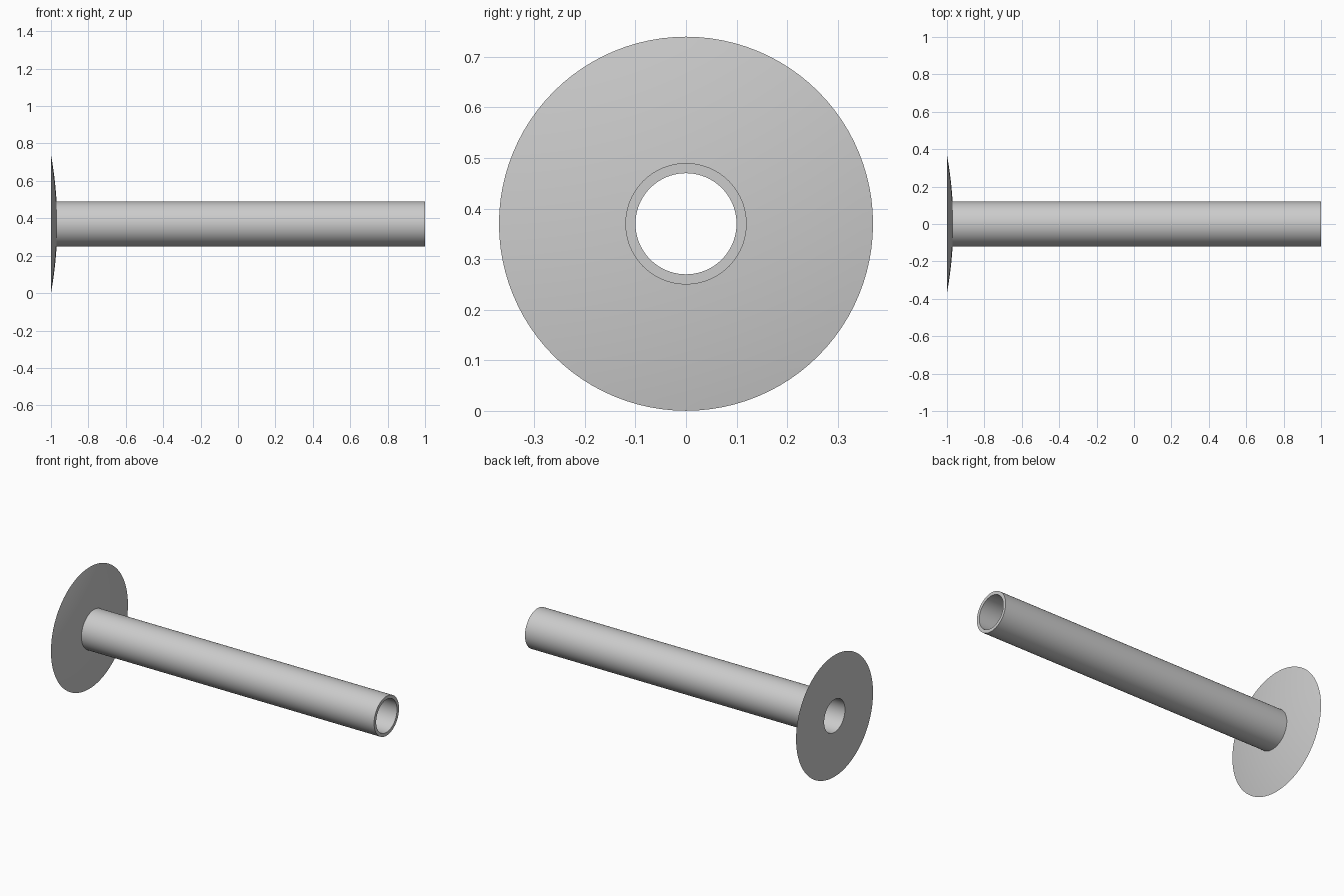
import bpy
import bmesh
from math import cos, sin, tau, radians

cube = bpy.data.objects.get("Cube")
if cube:
    bpy.data.objects.remove(cube, do_unlink=True)

SEGMENTS = 96
CENTRE_Z = 0.37
BORE, TUBE, RIM = 0.10, 0.12, 0.37
LEFT, SHOULDER, RIGHT = -1.0, -0.97, 1.0

grey = bpy.data.materials.new("light_grey")
grey.use_nodes = True
colour = (0.6, 0.6, 0.6, 1)
grey.diffuse_color = colour
grey.node_tree.nodes["Principled BSDF"].inputs["Base Color"].default_value = colour


def lathe(name, profile):
    """Spin a closed (x, radius) profile around the horizontal axis."""
    bm = bmesh.new()
    rings = []
    for x, r in profile:
        rings.append([bm.verts.new((x, r * cos(tau * i / SEGMENTS),
                                    CENTRE_Z + r * sin(tau * i / SEGMENTS)))
                      for i in range(SEGMENTS)])
    for a, b in zip(rings, rings[1:] + rings[:1]):
        for i in range(SEGMENTS):
            j = (i + 1) % SEGMENTS
            bm.faces.new((a[i], a[j], b[j], b[i]))
    bmesh.ops.recalc_face_normals(bm, faces=bm.faces)
    mesh = bpy.data.meshes.new(name)
    bm.to_mesh(mesh)
    bm.free()
    mesh.materials.append(grey)
    obj = bpy.data.objects.new(name, mesh)
    bpy.context.collection.objects.link(obj)
    bpy.ops.object.select_all(action="DESELECT")
    obj.select_set(True)
    bpy.context.view_layer.objects.active = obj
    bpy.ops.object.shade_smooth_by_angle(angle=radians(30))
    return obj


# Domed face of the flange, from the tube out to a thin rim
STEPS = 12
curve = (SHOULDER - LEFT) / (RIM**2 - TUBE**2)
dome = []
for i in range(STEPS + 1):
    r = TUBE + (RIM - TUBE) * i / STEPS
    dome.append((LEFT + curve * (RIM**2 - r**2), r))

# Hollow tube and flange as one continuous turned part
lathe("flanged_tube", [(LEFT, BORE), (RIGHT, BORE), (RIGHT, TUBE)] + dome)
